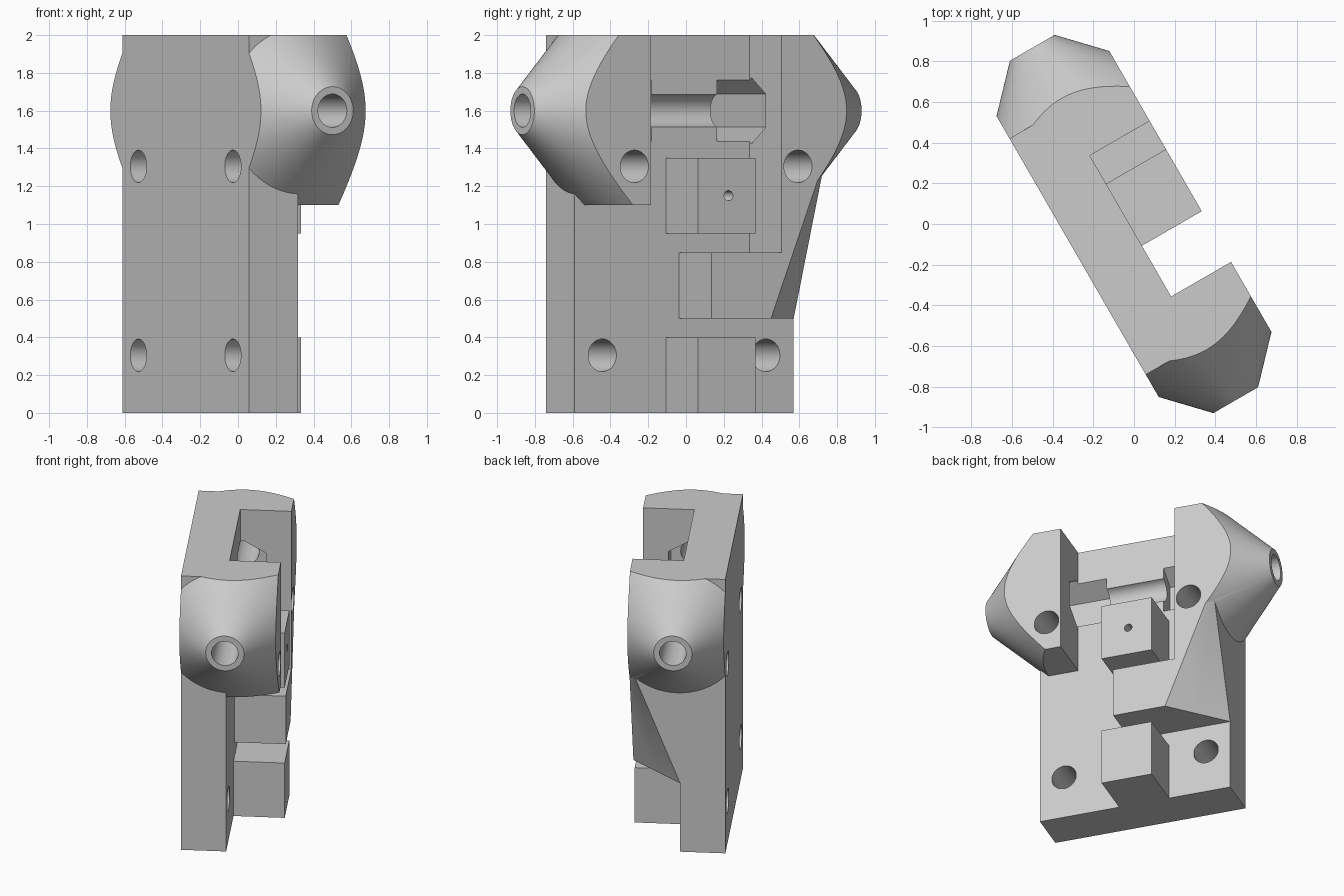
import bpy, bmesh, math
from mathutils import Matrix, Vector

default = bpy.data.objects.get("Cube")
if default:
    bpy.data.objects.remove(default, do_unlink=True)

grey = bpy.data.materials.new("plain grey")
grey.use_nodes = True
GREY = (0.6, 0.6, 0.6, 1)
grey.diffuse_color = GREY
grey.node_tree.nodes["Principled BSDF"].inputs["Base Color"].default_value = GREY

# Working axes: x along the carriage, y out from the back face, z up
HALF, FACE, PLATE = 0.67, 0.32, -0.02
AXIS_Z = 1.6


def finish(name, bm):
    bmesh.ops.recalc_face_normals(bm, faces=bm.faces)
    mesh = bpy.data.meshes.new(name)
    bm.to_mesh(mesh)
    bm.free()
    obj = bpy.data.objects.new(name, mesh)
    bpy.context.collection.objects.link(obj)
    mesh.materials.append(grey)
    return obj


def box(name, x0, x1, y0, y1, z0, z1):
    bm = bmesh.new()
    bmesh.ops.create_cube(bm, size=1)
    for v in bm.verts:
        v.co = ((x0, x1)[v.co.x > 0], (y0, y1)[v.co.y > 0], (z0, z1)[v.co.z > 0])
    return finish(name, bm)


def rod(name, start, end, r0, r1=None, sides=48):
    """Cylinder or cone from start to end."""
    start, end = Vector(start), Vector(end)
    d = end - start
    bm = bmesh.new()
    bmesh.ops.create_cone(bm, cap_ends=True, segments=sides, radius1=r0,
                          radius2=r0 if r1 is None else r1, depth=d.length)
    turn = Vector((0, 0, 1)).rotation_difference(d).to_matrix().to_4x4()
    bm.transform(Matrix.Translation((start + end) / 2) @ turn)
    return finish(name, bm)


def combine(target, other, operation):
    mod = target.modifiers.new(operation, 'BOOLEAN')
    mod.operation, mod.solver, mod.object = operation, 'EXACT', other
    bpy.context.view_layer.objects.active = target
    bpy.ops.object.modifier_apply(modifier=mod.name)
    bpy.data.objects.remove(other, do_unlink=True)


# Back plate
body = box("carriage_body", -HALF, HALF, -FACE, PLATE, 0, 2)

# Corner gusset with a sloping cut, and the low ledge beside it
gusset = box("gusset", -HALF, -0.4, -0.2, FACE, 0.5, 1.36)
combine(gusset, box("ledge", -0.5, 0.03, -0.2, FACE, 0.5, 0.85), 'UNION')
bm = bmesh.new()
bm.from_mesh(gusset.data)
a, b, c = Vector((-0.335, FACE, 0.5)), Vector((-HALF, PLATE, 0.5)), Vector((-HALF, FACE, 1.36))
normal = (b - a).cross(c - a).normalized()
if normal.x > 0:
    normal.negate()
cut = bmesh.ops.bisect_plane(bm, geom=bm.verts[:] + bm.edges[:] + bm.faces[:],
                             plane_co=a, plane_no=normal, clear_outer=True)
bmesh.ops.holes_fill(bm, edges=[e for e in bm.edges if e.is_boundary])
bmesh.ops.recalc_face_normals(bm, faces=bm.faces)
bm.to_mesh(gusset.data)
bm.free()
combine(body, gusset, 'UNION')

# Conical ends, trimmed flat on the sides, top and bottom
for s in (-1, 1):
    cone = rod("cone_end", (s * 0.4, 0, AXIS_Z), (s * 1.0, 0, AXIS_Z), 0.698, 0.127, 96)
    trim = box("cone_trim", min(s * 0.3, s * 1.1), max(s * 0.3, s * 1.1),
               -FACE, FACE, 1.1, 2)
    combine(cone, trim, 'INTERSECT')
    combine(body, cone, 'UNION')

# Two square posts
for z0, z1 in ((0, 0.4), (0.95, 1.35)):
    combine(body, box("post", -0.24, 0.112, -0.2, FACE, z0, z1), 'UNION')

# Bore along the cone axis, with a hexagonal nut pocket at each side
combine(body, rod("bore", (-1.2, 0, AXIS_Z), (1.2, 0, AXIS_Z), 0.088), 'DIFFERENCE')
for s in (-1, 1):
    pocket = rod("nut_pocket", (s * 0.2, 0, 0), (s * 0.6, 0, 0), 0.175, sides=6)
    # put hexagon corners at top and bottom
    top = max(v.co.z for v in pocket.data.vertices)
    if top < 0.17:
        pocket.data.transform(Matrix.Rotation(math.radians(30), 4, 'X'))
    pocket.data.transform(Matrix.Translation((0, 0, AXIS_Z)))
    combine(body, pocket, 'DIFFERENCE')

# Four mounting holes and the small screw hole in the upper post
for x in (-0.5, 0.5):
    for z in (0.305, 1.305):
        combine(body, rod("mount_hole", (x, -0.5, z), (x, 0.5, z), 0.086), 'DIFFERENCE')
combine(body, rod("screw_hole", (-0.075, 0.05, 1.15), (-0.075, 0.5, 1.15), 0.027, sides=24),
        'DIFFERENCE')

# Turn the whole part on its base and shade the round surfaces
body.data.transform(Matrix.Rotation(math.radians(-60), 4, 'Z'))
bpy.ops.object.select_all(action='DESELECT')
body.select_set(True)
bpy.context.view_layer.objects.active = body
bpy.ops.object.shade_smooth_by_angle(angle=math.radians(25))
